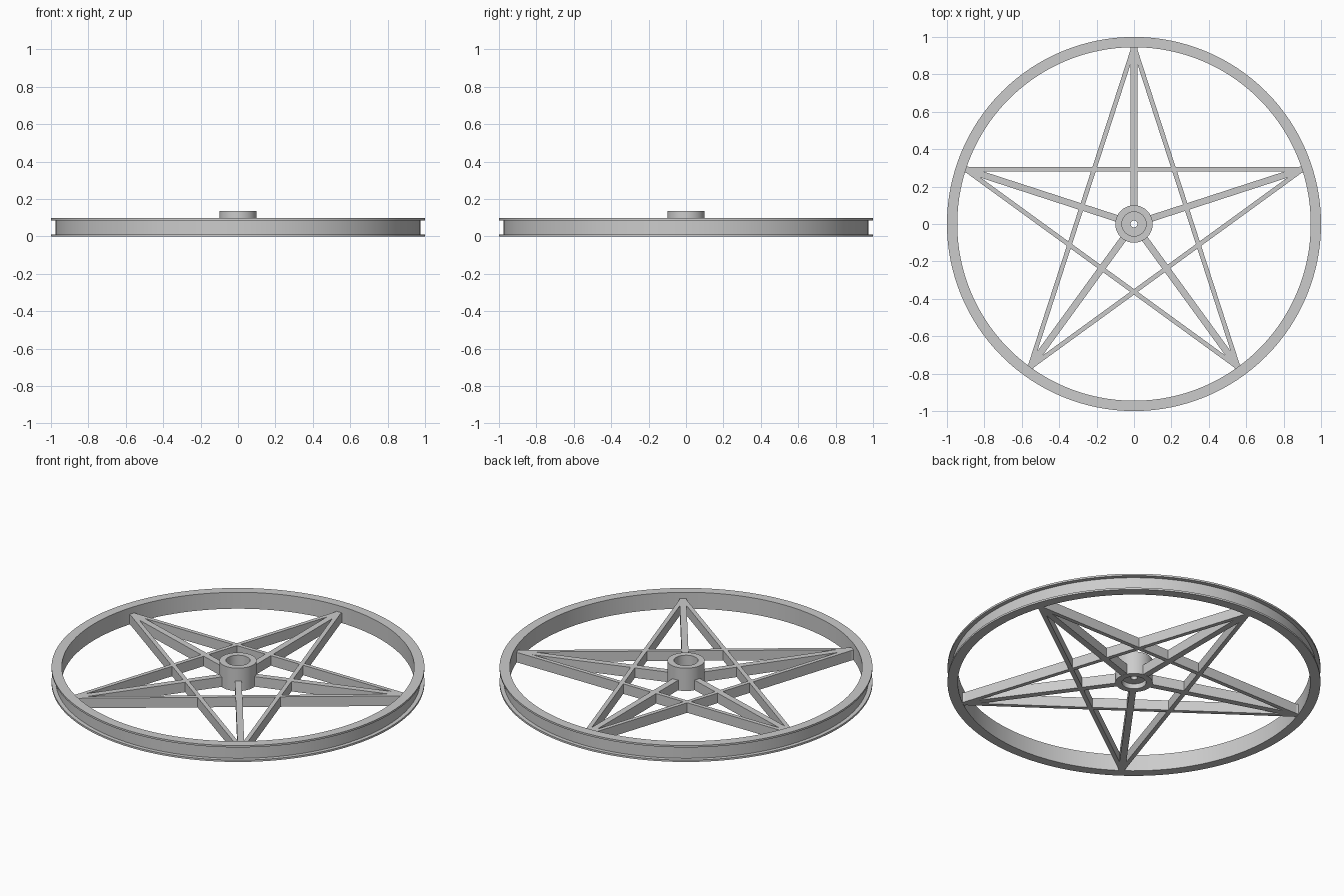
import bpy, bmesh, math
from mathutils import Matrix, Vector

cube = bpy.data.objects.get("Cube")
if cube:
    bpy.data.objects.remove(cube)

GREY = (0.6, 0.6, 0.6, 1)
grey = bpy.data.materials.new("plain grey")
grey.use_nodes = True
grey.diffuse_color = GREY
grey.node_tree.nodes["Principled BSDF"].inputs["Base Color"].default_value = GREY


def finish(name, bm):
    bmesh.ops.recalc_face_normals(bm, faces=bm.faces)
    mesh = bpy.data.meshes.new(name)
    bm.to_mesh(mesh)
    bm.free()
    mesh.materials.append(grey)
    obj = bpy.data.objects.new(name, mesh)
    bpy.context.collection.objects.link(obj)
    return obj


def lathe(name, profile, steps):
    """Spin a closed (radius, height) profile around z."""
    bm = bmesh.new()
    rings = []
    for i in range(steps):
        a = math.tau * i / steps
        rings.append([bm.verts.new((r * math.cos(a), r * math.sin(a), z)) for r, z in profile])
    n = len(profile)
    for i in range(steps):
        a, b = rings[i], rings[(i + 1) % steps]
        for k in range(n):
            m = (k + 1) % n
            bm.faces.new((a[k], b[k], b[m], a[m]))
    obj = finish(name, bm)
    bpy.ops.object.select_all(action="DESELECT")
    obj.select_set(True)
    bpy.context.view_layer.objects.active = obj
    bpy.ops.object.shade_smooth_by_angle(angle=math.radians(30))
    return obj


def bar(name, start, end, width, bottom, top):
    """Upright rectangular bar between two points on the ground plane."""
    along = end - start
    mid = (start + end) / 2
    bm = bmesh.new()
    bmesh.ops.create_cube(bm, size=1)
    bm.transform(Matrix.Translation((mid.x, mid.y, (bottom + top) / 2))
                 @ Matrix.Rotation(math.atan2(along.y, along.x), 4, "Z")
                 @ Matrix.Diagonal((along.length, width, top - bottom, 1)))
    return finish(name, bm)


# Rim with a thin flange above and below an outer groove
H, LIP = 0.097, 0.011
OUTER, GROOVE, INNER = 1.0, 0.977, 0.945
lathe("rim", [(INNER, 0), (OUTER, 0), (OUTER, LIP), (GROOVE, LIP),
              (GROOVE, H - LIP), (OUTER, H - LIP), (OUTER, H), (INNER, H)], 128)

# Hub: bored from both ends, with a drilled web between
lathe("hub", [(0.1, 0), (0.1, 0.135), (0.065, 0.135), (0.065, 0.07), (0.018, 0.07),
              (0.018, 0.03), (0.065, 0.03), (0.065, 0)], 48)

# Five spokes and the five struts of the star
tips = [Vector((math.cos(a), math.sin(a))) * 0.95
        for a in (math.radians(90 + 72 * i) for i in range(5))]
for i, tip in enumerate(tips):
    bar(f"spoke_{i + 1}", tip * 0.09, tip, 0.036, 0.001, 0.06)
    bar(f"star_strut_{i + 1}", tip, tips[(i + 2) % 5], 0.024, 0.001, 0.06)
